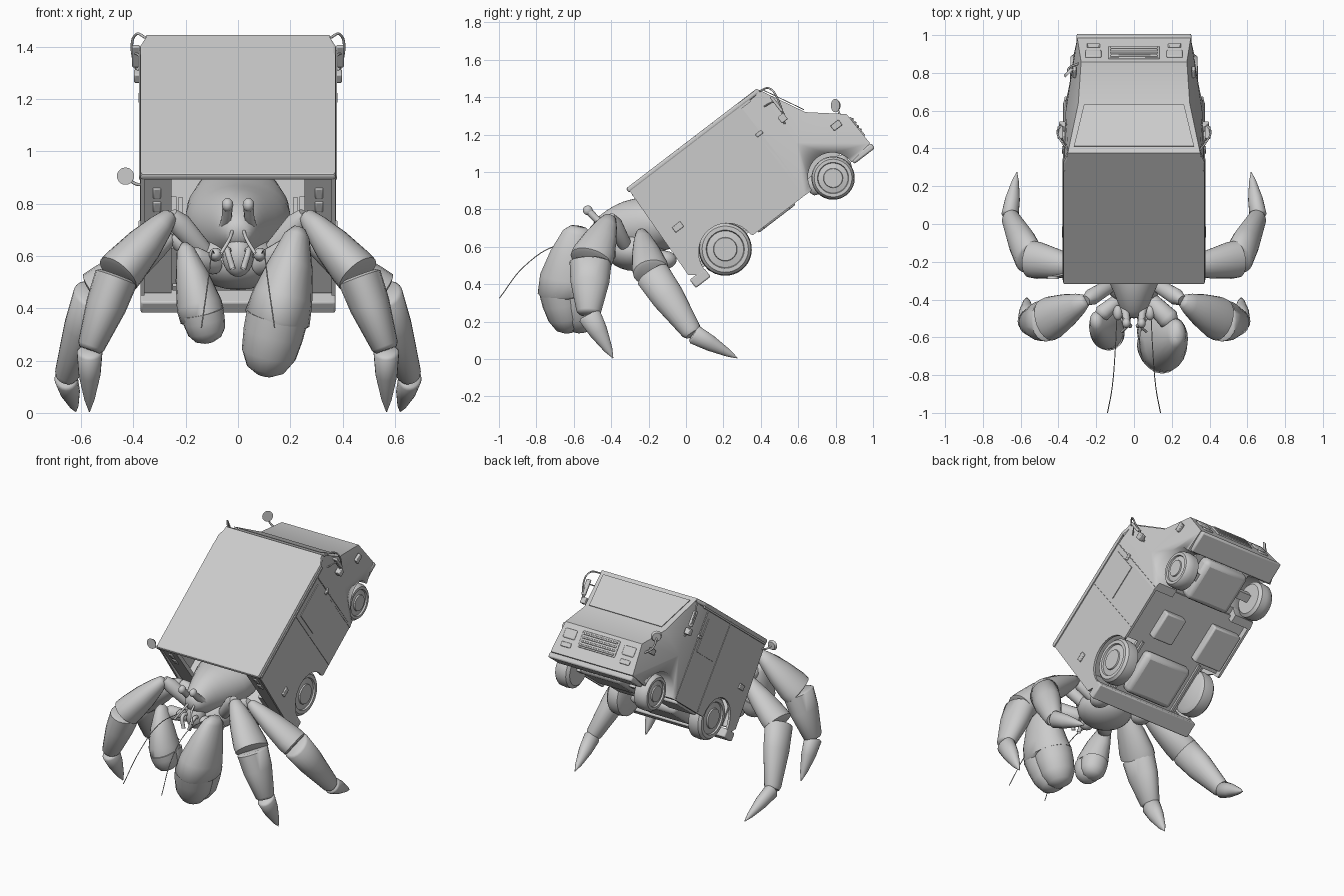
import bpy, bmesh, math
from mathutils import Vector, Matrix

if "Cube" in bpy.data.objects:
    bpy.data.objects.remove(bpy.data.objects["Cube"], do_unlink=True)

grey = bpy.data.materials.new("plain_grey")
grey.use_nodes = True
grey.diffuse_color = (0.6, 0.6, 0.6, 1)
grey.node_tree.nodes["Principled BSDF"].inputs["Base Color"].default_value = (0.6, 0.6, 0.6, 1)

# Van frame: x across, y forward, z up from the rear roof edge, tipped nose up
VAN = Matrix.Translation((0, -0.31, 0.92)) @ Matrix.Rotation(math.radians(37.4), 4, 'X')
WORLD = Matrix.Identity(4)


def finish(bm, name, frame=WORLD, smooth=None, bevel=0, subsurf=0):
    bmesh.ops.recalc_face_normals(bm, faces=bm.faces)
    mesh = bpy.data.meshes.new(name)
    bm.to_mesh(mesh)
    bm.free()
    mesh.materials.append(grey)
    ob = bpy.data.objects.new(name, mesh)
    bpy.context.collection.objects.link(ob)
    ob.matrix_world = frame
    if bevel:
        mod = ob.modifiers.new("bevel", 'BEVEL')
        mod.width, mod.segments = bevel, 2
    if subsurf:
        mod = ob.modifiers.new("subsurf", 'SUBSURF')
        mod.levels = mod.render_levels = subsurf
    if smooth:
        bpy.ops.object.select_all(action='DESELECT')
        ob.select_set(True)
        bpy.context.view_layer.objects.active = ob
        bpy.ops.object.shade_smooth_by_angle(angle=math.radians(smooth))
    return ob


def box(name, centre, size, bevel=0):
    bm = bmesh.new()
    bmesh.ops.create_cube(bm, size=1, matrix=Matrix.Translation(centre) @ Matrix.Diagonal((*size, 1)))
    return finish(bm, name, VAN, 40 if bevel else None, bevel)


def plate(name, points, depth, bevel=0):
    """Flat outline on the van, extruded along depth."""
    bm = bmesh.new()
    face = bm.faces.new([bm.verts.new(p) for p in points])
    new = bmesh.ops.extrude_face_region(bm, geom=[face])["geom"]
    bmesh.ops.translate(bm, vec=depth, verts=[v for v in new if isinstance(v, bmesh.types.BMVert)])
    return finish(bm, name, VAN, bevel=bevel)


def loft(name, rings, frame=WORLD, axis=None, side=(1, 0, 0), n=20, smooth=60, subsurf=0):
    """Skin elliptical rings (x, y, z, radius along side, other radius)."""
    bm = bmesh.new()
    pts = [Vector(r[:3]) for r in rings]
    loops = []
    for i, r in enumerate(rings):
        t = Vector(axis) if axis else pts[min(i + 1, len(pts) - 1)] - pts[max(i - 1, 0)]
        t.normalize()
        a = Vector(side)
        a = (a - t * a.dot(t)).normalized()
        b = t.cross(a)
        angles = [math.tau * k / n for k in range(n)]
        loops.append([bm.verts.new(pts[i] + a * r[3] * math.cos(q) + b * r[4] * math.sin(q)) for q in angles])
    for p, q in zip(loops, loops[1:]):
        for k in range(n):
            bm.faces.new((p[k], p[(k + 1) % n], q[(k + 1) % n], q[k]))
    bm.faces.new(loops[0])
    bm.faces.new(loops[-1])
    return finish(bm, name, frame, smooth, subsurf=subsurf)


def segment(name, a, b, shape, side=(0, 1, 0)):
    """Limb segment from a to b; shape rows are (fraction, side radius, other radius)."""
    a, b = Vector(a), Vector(b)
    return loft(name, [(*a.lerp(b, f), p, q) for f, p, q in shape], side=side)


def ball(name, centre, radii):
    bm = bmesh.new()
    bmesh.ops.create_uvsphere(bm, u_segments=20, v_segments=12, radius=1,
                              matrix=Matrix.Translation(centre) @ Matrix.Diagonal((*radii, 1)))
    return finish(bm, name, smooth=60)


def tube(name, points, radius, frame=WORLD):
    curve = bpy.data.curves.new(name, 'CURVE')
    curve.dimensions = '3D'
    curve.bevel_depth, curve.bevel_resolution, curve.resolution_u = radius, 2, 6
    sp = curve.splines.new('BEZIER')
    sp.bezier_points.add(len(points) - 1)
    for bp, p in zip(sp.bezier_points, points):
        bp.co = p
        bp.handle_left_type = bp.handle_right_type = 'AUTO'
    curve.materials.append(grey)
    ob = bpy.data.objects.new(name, curve)
    bpy.context.collection.objects.link(ob)
    ob.matrix_world = frame


# Cargo box: roof with clipped front corners, floor, rear bumper
half = [(0.375, -0.015), (0.375, 0.8), (0.35, 0.865)]
plate("roof", [(x, y, 0) for x, y in half] + [(-x, y, 0) for x, y in half[::-1]], (0, 0, -0.028), 0.01)
box("cargo_floor", (0, 0.19, -0.56), (0.5, 0.38, 0.02))
box("mid_floor", (0, 0.56, -0.56), (0.72, 0.37, 0.02))
box("rear_bumper", (0, 0.01, -0.622), (0.745, 0.1, 0.055), 0.008)

# Cab: solid with tapering sides, wheel arches and a recessed underside
line = [(0.72, 0, 0.37), (0.865, 0, 0.35), (0.996, -0.258, 0.295), (1.165, -0.4, 0.28),
        (1.17, -0.6, 0.3), (1.04, -0.62, 0.32), (0.72, -0.61, 0.375)]
bm = bmesh.new()
ends = [[bm.verts.new((s * h, y, z)) for y, z, h in line] for s in (-1, 1)]
for s, e in zip((-1, 1), ends):
    hub = bm.verts.new((s * 0.362, 0.86, -0.36))
    for k in range(len(e)):
        bm.faces.new((hub, e[k], e[(k + 1) % len(e)]))
for k in range(len(line)):
    j = (k + 1) % len(line)
    bm.faces.new((ends[0][k], ends[0][j], ends[1][j], ends[1][k]))
cab = finish(bm, "cab", VAN, 25)
cutters = [loft("arch_cutter", [(s * 0.2, 0.9, -0.62, 0.13, 0.13), (s * 0.5, 0.9, -0.62, 0.13, 0.13)],
                VAN, (1, 0, 0), (0, 1, 0), 32) for s in (-1, 1)]
cutters.append(box("recess_cutter", (0, 0.87, -0.61), (0.46, 0.36, 0.12)))
for cutter in cutters:
    mod = cab.modifiers.new("cut", 'BOOLEAN')
    mod.operation, mod.object = 'DIFFERENCE', cutter
    bpy.context.view_layer.update()
    bpy.context.view_layer.objects.active = cab
    bpy.ops.object.modifier_apply(modifier="cut")
    bpy.data.objects.remove(cutter, do_unlink=True)

# Windscreen plate and nose trim
plate("windscreen", [(-0.318, 0.886, -0.027), (0.318, 0.886, -0.027), (0.265, 0.997, -0.245),
                     (-0.265, 0.997, -0.245)], (0, 0.004, 0.002))
box("front_bumper", (0, 1.105, -0.62), (0.61, 0.14, 0.035), 0.01)
box("grille_panel", (0, 1.168, -0.475), (0.27, 0.012, 0.105), 0.005)
for k in range(4):
    box("grille_bar", (0, 1.173, -0.44 - k * 0.024), (0.25, 0.014, 0.012), 0.004)
for s in (-1, 1):
    box("headlamp", (s * 0.215, 1.168, -0.465), (0.085, 0.014, 0.06), 0.008)
    box("turn_lamp", (s * 0.215, 1.17, -0.535), (0.07, 0.012, 0.03), 0.005)

# Underside tanks and boxes
box("front_belly", (0.01, 0.89, -0.6), (0.32, 0.27, 0.1), 0.03)
box("rear_belly", (0.01, 0.21, -0.6), (0.34, 0.28, 0.08), 0.03)
box("left_floor_box", (0.13, 0.53, -0.59), (0.15, 0.18, 0.06), 0.01)
box("right_floor_box", (-0.245, 0.53, -0.59), (0.2, 0.25, 0.06), 0.01)

# Paired van parts
for s in (-1, 1):
    # Side wall with rear wheel arch
    arch = [(0.211 + 0.155 * math.cos(math.pi * k / 16), -0.6 + 0.155 * math.sin(math.pi * k / 16))
            for k in range(17)]
    outline = [(-0.005, 0), (0.74, 0), (0.74, -0.61), (0.376, -0.61)] + arch + [(0.02, -0.61), (-0.03, -0.57)]
    plate("side_wall", [(s * 0.372, y, z) for y, z in outline], (-s * 0.015, 0, 0))
    # Wheel wells, rear pillar and its lamps
    box("well_top", (s * 0.3, 0.211, -0.42), (0.13, 0.35, 0.015))
    box("well_inner", (s * 0.22, 0.211, -0.5), (0.015, 0.35, 0.17))
    box("rear_pillar", (s * 0.31, 0.012, -0.3), (0.11, 0.025, 0.56))
    box("well_front", (s * 0.25, 0.03, -0.48), (0.12, 0.02, 0.2))
    for z in (-0.1, -0.165):
        box("tail_lamp", (s * 0.31, 0, z), (0.032, 0.012, 0.05), 0.006)
    # Door seams, window panel and marker lamps
    for y in (0.45, 0.735):
        box("door_seam", (s * 0.372, y, -0.31), (0.006, 0.005, 0.58))
    box("sliding_panel", (s * 0.372, 0.592, -0.184), (0.009, 0.225, 0.21))
    box("drip_rail", (s * 0.374, 0.4, -0.03), (0.01, 0.8, 0.012))
    box("rear_marker", (s * 0.374, 0.082, -0.332), (0.014, 0.055, 0.035), 0.004)
    box("front_marker", (s * 0.315, 1.085, -0.415), (0.02, 0.055, 0.035), 0.004)
    box("door_handle", (s * 0.374, 0.73, -0.2), (0.014, 0.04, 0.02), 0.004)
    # Side mirror on its bracket
    tube("mirror_bracket", [(s * 0.35, 0.87, -0.02), (s * 0.39, 0.92, -0.04), (s * 0.405, 0.92, -0.12),
                            (s * 0.36, 0.87, -0.24)], 0.005, VAN)
    tube("mirror_brace", [(s * 0.36, 0.84, -0.1), (s * 0.395, 0.9, -0.12), (s * 0.39, 0.9, -0.2)], 0.004, VAN)
    box("side_mirror", (s * 0.39, 0.9, -0.13), (0.03, 0.016, 0.1), 0.005)
    box("mirror_foot", (s * 0.38, 0.88, -0.21), (0.035, 0.04, 0.04), 0.005)
    # Wheels
    for y, z, r, out in ((0.211, -0.58, 0.142, 0.345), (0.9, -0.628, 0.116, 0.335)):
        prof = [(-0.1, 0.8), (-0.085, 0.97), (-0.05, 1), (-0.015, 0.97), (0, 0.87), (0, 0.72),
                (-0.01, 0.69), (-0.004, 0.45), (0.004, 0.43)]
        loft("wheel", [(s * (out + x), y, z, r * f, r * f) for x, f in prof], VAN, (1, 0, 0), (0, 1, 0), 36, 35)
    box("axle_end", (s * 0.2, 0.9, -0.61), (0.1, 0.05, 0.05))

# Two round mirrors on the right corners
loft("rear_round_mirror", [(-0.43, -0.29, 0.905, 0.033, 0.033), (-0.43, -0.275, 0.905, 0.025, 0.025)])
tube("rear_mirror_arm", [(-0.43, -0.278, 0.905), (-0.39, -0.27, 0.875), (-0.35, -0.26, 0.875)], 0.006)
loft("front_round_mirror", [(-0.342, 0.798, 1.355, 0.036, 0.033), (-0.352, 0.808, 1.355, 0.028, 0.026)],
     side=(0, 0, 1))
tube("front_mirror_arm", [(-0.35, 0.805, 1.35), (-0.34, 0.83, 1.29), (-0.29, 0.85, 1.25)], 0.006)

# Crab body
loft("carapace", [(0, -0.5, 0.69, 0.04, 0.03), (0, -0.46, 0.69, 0.07, 0.075), (0, -0.37, 0.7, 0.105, 0.125),
                  (0, -0.27, 0.71, 0.15, 0.155), (0, -0.1, 0.725, 0.225, 0.155), (0, 0.12, 0.83, 0.18, 0.13),
                  (0, 0.28, 0.95, 0.05, 0.04)], axis=(0, 1, 0.15), subsurf=1)
ball("thorax", (0, -0.27, 0.58), (0.17, 0.16, 0.11))
ball("mouth", (0, -0.44, 0.6), (0.06, 0.06, 0.08))

TAPER = [(0, 0.02, 0.018), (0.03, 0.036, 0.032), (0.2, 0.06, 0.05), (0.5, 0.09, 0.072), (0.85, 0.115, 0.086),
         (0.98, 0.115, 0.088), (1, 0.095, 0.07)]
SHIN = [(0, 0.095, 0.07), (0.03, 0.112, 0.084), (0.4, 0.104, 0.078), (0.95, 0.066, 0.052), (1, 0.052, 0.042)]
TIP = [(0, 0.05, 0.04), (0.04, 0.062, 0.049), (0.4, 0.05, 0.042), (0.8, 0.024, 0.02), (1, 0.002, 0.002)]
STUB = [(0, 0.03, 0.03), (0.1, 0.036, 0.036), (0.8, 0.044, 0.044), (1, 0.026, 0.026)]
for s in (-1, 1):
    # Two walking legs, each hip, knee, shin, ankle, toe
    for name, kp, kq, chain in (
            ("front_leg", 1, 1, [(0.1, -0.31, 0.58), (0.255, -0.405, 0.76), (0.462, -0.51, 0.525),
                                 (0.567, -0.52, 0.24), (0.568, -0.39, 0.005)]),
            ("rear_leg", 0.85, 0.92, [(0.1, -0.22, 0.57), (0.25, -0.24, 0.68), (0.55, -0.185, 0.46),
                                      (0.658, 0.038, 0.135), (0.62, 0.275, 0.005)])):
        chain = [(s * x, y, z) for x, y, z in chain]
        for part, shape, a, b in zip(("hip", "thigh", "shin", "toe"), (STUB, TAPER, SHIN, TIP), chain, chain[1:]):
            segment(name + "_" + part, a, b, [(f, p * kp, q * kq) for f, p, q in shape])
    # Eyes, feelers and mouthparts
    tube("eye_stalk", [(s * 0.06, -0.42, 0.7), (s * 0.045, -0.47, 0.74), (s * 0.04, -0.52, 0.79)], 0.02)
    ball("eye", (s * 0.04, -0.525, 0.795), (0.022, 0.026, 0.026))
    ball("feeler_base", (s * 0.085, -0.47, 0.605), (0.026, 0.04, 0.026))
    tube("long_feeler", [(s * 0.09, -0.48, 0.61), (s * 0.1, -0.68, 0.61), (s * 0.115, -0.86, 0.5),
                         (s * 0.14, -0.998, 0.325)], 0.0025)
    tube("short_feeler", [(s * 0.02, -0.48, 0.7), (s * 0.035, -0.54, 0.66), (s * 0.065, -0.57, 0.61)], 0.007)
    tube("mouth_palp", [(s * 0.03, -0.46, 0.61), (s * 0.04, -0.52, 0.62), (s * 0.02, -0.54, 0.55)], 0.012)
    ball("rear_hip", (s * 0.16, -0.12, 0.53), (0.06, 0.07, 0.05))

# Claws: the left one is larger
segment("left_claw_arm", (0.08, -0.4, 0.56), (0.21, -0.53, 0.62), [(f, p * 1.3, q * 1.3) for f, p, q in STUB])
loft("left_claw_palm", [(0.235, -0.575, 0.705, 0.025, 0.045), (0.225, -0.58, 0.675, 0.05, 0.078),
                        (0.2, -0.605, 0.56, 0.088, 0.12), (0.17, -0.625, 0.44, 0.117, 0.155),
                        (0.15, -0.625, 0.36, 0.127, 0.168), (0.145, -0.62, 0.34, 0.1, 0.14)])
segment("right_claw_arm", (-0.08, -0.4, 0.56), (-0.19, -0.49, 0.6), STUB)
loft("right_claw_palm", [(-0.205, -0.5, 0.645, 0.015, 0.02), (-0.2, -0.51, 0.62, 0.035, 0.05),
                         (-0.175, -0.54, 0.52, 0.065, 0.085), (-0.148, -0.56, 0.41, 0.088, 0.105),
                         (-0.137, -0.56, 0.37, 0.087, 0.105), (-0.13, -0.56, 0.36, 0.06, 0.08)])
FINGER = [(0, 0.97, 0.75), (0.3, 0.95, 0.73), (0.65, 0.86, 0.64), (0.9, 0.6, 0.45), (1, 0.25, 0.2)]
for name, base, tip, r in (("left_claw", (0.15, -0.625, 0.37), (0.1, -0.59, 0.145), 0.122),
                           ("right_claw", (-0.137, -0.56, 0.385), (-0.11, -0.55, 0.27), 0.084)):
    for part, dy in (("finger", -0.35), ("thumb", 0.35)):
        off = Vector((0, dy * r, 0))
        segment(name + "_" + part, Vector(base) + off, Vector(tip) + off * 0.7,
                [(f, p * r, q * r * 1.3) for f, p, q in FINGER], (1, 0, 0))
